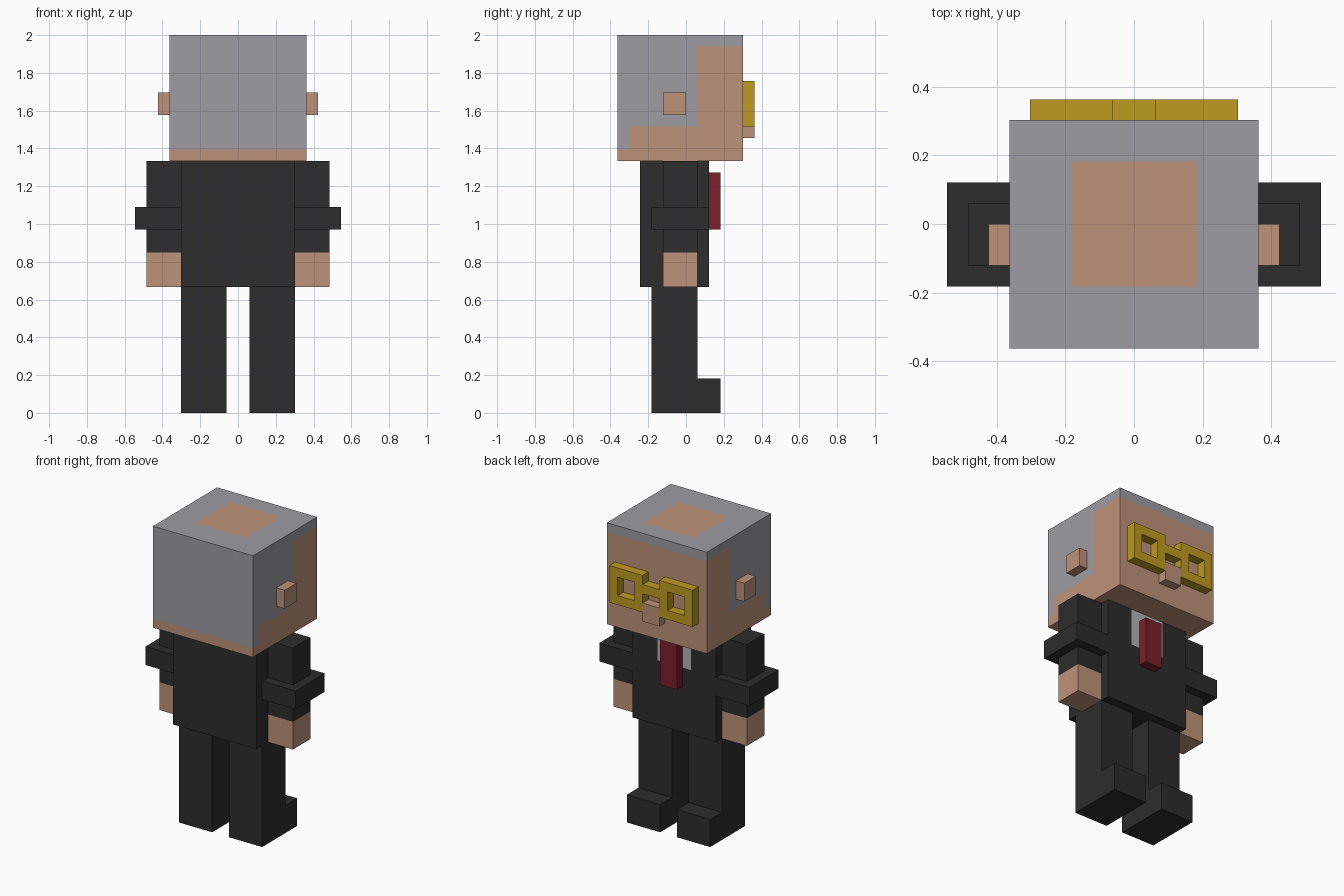
import bpy, bmesh
from mathutils import Vector

if "Cube" in bpy.data.objects:
    bpy.data.objects.remove(bpy.data.objects["Cube"], do_unlink=True)

U = 2 / 33  # one block of the grid; all part sizes below are in blocks


def material(name, rgb):
    m = bpy.data.materials.new(name)
    m.use_nodes = True
    m.diffuse_color = (*rgb, 1)
    bsdf = next(n for n in m.node_tree.nodes if n.type == 'BSDF_PRINCIPLED')
    bsdf.inputs["Base Color"].default_value = (*rgb, 1)
    return m


dark = material("dark cloth", (0.026, 0.026, 0.026))
skin = material("skin", (0.51, 0.29, 0.19))
hair = material("grey hair", (0.34, 0.335, 0.36))
gold = material("gold", (0.51, 0.325, 0.014))
red = material("red tie", (0.2, 0.014, 0.026))
white = material("light shirt", (0.45, 0.45, 0.45))


def finish(name, bm, mats, rule=None, mirror=False):
    """Colour faces by rule(centre, normal), scale to size and add the object."""
    bm.normal_update()
    for f in bm.faces:
        if rule:
            f.material_index = int(rule(f.calc_center_median(), f.normal))
    bmesh.ops.scale(bm, vec=(U, U, U), verts=bm.verts)
    me = bpy.data.meshes.new(name)
    bm.to_mesh(me)
    bm.free()
    for m in mats:
        me.materials.append(m)
    ob = bpy.data.objects.new(name, me)
    bpy.context.collection.objects.link(ob)
    if mirror:
        ob.modifiers.new("Mirror", 'MIRROR').use_mirror_merge = False
    return ob


def box(lo, hi, cuts=()):
    """Box between two corners, sliced by (axis, position) planes."""
    lo, hi = Vector(lo), Vector(hi)
    bm = bmesh.new()
    bmesh.ops.create_cube(bm, size=1)
    bmesh.ops.scale(bm, vec=hi - lo, verts=bm.verts)
    bmesh.ops.translate(bm, vec=(lo + hi) / 2, verts=bm.verts)
    for axis, pos in cuts:
        p = Vector()
        p["xyz".index(axis)] = pos
        n = Vector()
        n["xyz".index(axis)] = 1
        bmesh.ops.bisect_plane(bm, geom=bm.verts[:] + bm.edges[:] + bm.faces[:],
                               plane_co=p, plane_no=n)
    return bm


# Head: hair cap with bald patch, bare face, jaw and nape
def is_hair(c, n):
    if n.z > 0.5:
        return not (abs(c.x) < 3 and abs(c.y) < 3)
    if n.z < -0.5:
        return False
    if c.z > 32:
        return True
    if c.y > 1:
        return False
    return c.z > (23 if c.y < -5 else 25)


head_cuts = [('x', -3), ('x', 3), ('y', -5), ('y', -3), ('y', 1), ('y', 3),
             ('z', 23), ('z', 25), ('z', 32)]
finish("head", box((-6, -6, 22), (6, 5, 33), head_cuts), [skin, hair], is_hair)
finish("ears", box((6, -2, 26), (7, 0, 28)), [skin], mirror=True)
finish("nose", box((-1, 5, 24), (1, 6, 26)), [skin])

# Glasses: square rims with open centres, joined by a bridge
rim = box((1, 5, 25), (5, 6, 29), [('x', 2), ('x', 4), ('z', 26), ('z', 28)])
centres = [f for f in rim.faces if abs(f.normal.y) > 0.5
           and (f.calc_center_median() - Vector((3, 5.5, 27))).length < 0.6]
bmesh.ops.delete(rim, geom=centres, context='FACES')
bmesh.ops.bridge_loops(rim, edges=[e for e in rim.edges if e.is_boundary])
bmesh.ops.recalc_face_normals(rim, faces=rim.faces)
finish("glasses_rims", rim, [gold], mirror=True)
finish("glasses_bridge", box((-1, 5, 27), (1, 6, 28)), [gold])

# Torso with shirt panel at the neck, and tie
finish("torso", box((-5, -4, 11), (5, 2, 22), [('x', -2), ('x', 2), ('z', 18)]),
       [dark, white],
       lambda c, n: n.y > 0.5 and abs(c.x) < 2 and c.z > 18)
finish("tie", box((-1, 2, 16), (1, 3, 21)), [red])

# Arms: dark sleeve, bare hand, wide band round the elbow
finish("arms", box((5, -2, 11), (8, 1, 22), [('z', 14)]), [dark, skin],
       lambda c, n: c.z < 14, mirror=True)
finish("sleeve_bands", box((5, -3, 16), (9, 2, 18)), [dark], mirror=True)

# Legs: side profile with foot, extruded across the leg width
legs = bmesh.new()
profile = [(-3, 0), (3, 0), (3, 3), (1, 3), (1, 11), (-3, 11)]
side = legs.faces.new([legs.verts.new((1, y, z)) for y, z in profile])
ext = bmesh.ops.extrude_face_region(legs, geom=[side], use_keep_orig=True)
bmesh.ops.translate(legs, vec=(4, 0, 0),
                    verts=[v for v in ext["geom"] if isinstance(v, bmesh.types.BMVert)])
bmesh.ops.recalc_face_normals(legs, faces=legs.faces)
finish("legs", legs, [dark], mirror=True)
